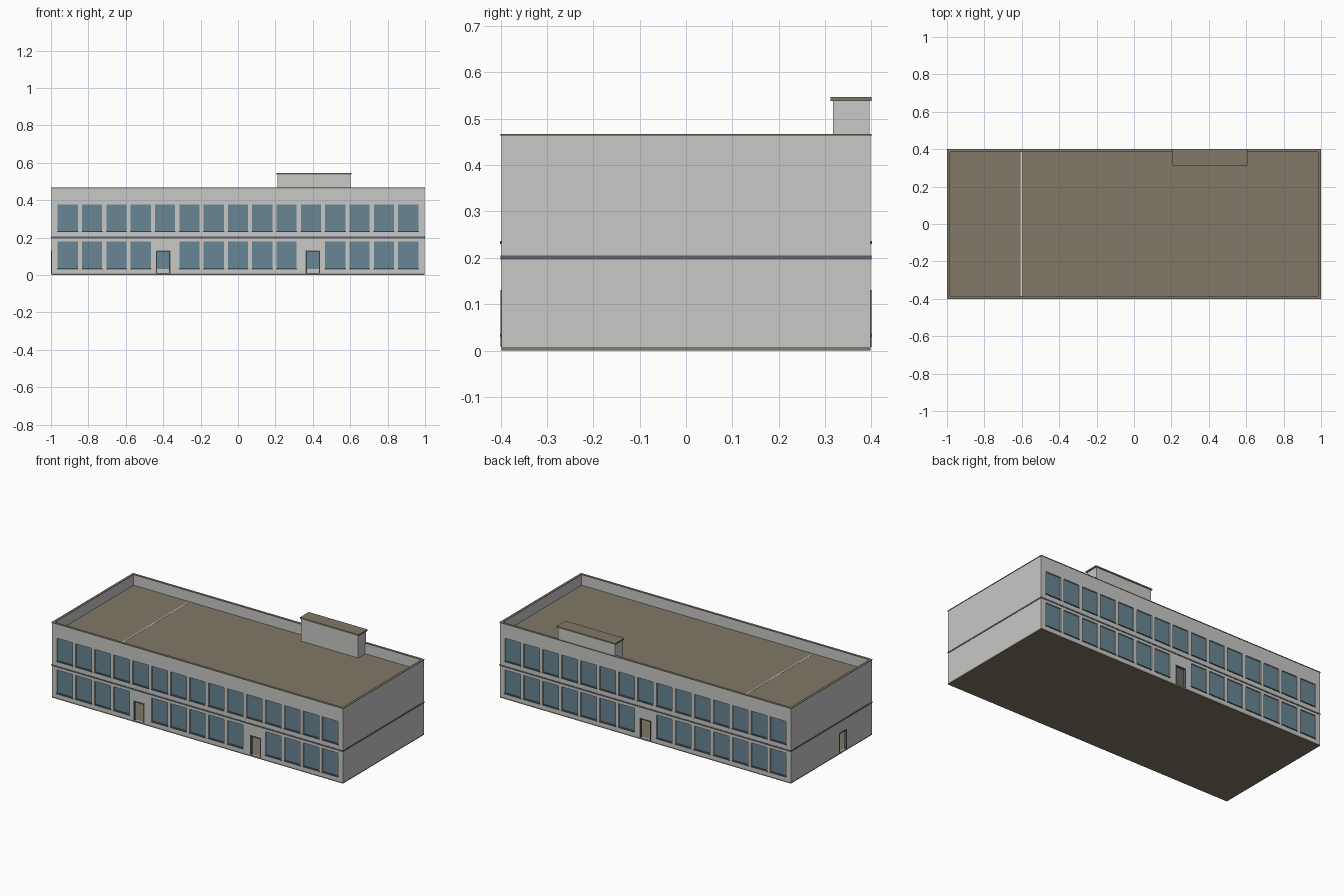
import bpy, bmesh
from mathutils import Matrix, Vector

cube = bpy.data.objects.get("Cube")
if cube:
    bpy.data.objects.remove(cube, do_unlink=True)


def material(name, r, g, b):
    m = bpy.data.materials.new(name)
    m.use_nodes = True
    m.diffuse_color = (r, g, b, 1)
    m.node_tree.nodes["Principled BSDF"].inputs["Base Color"].default_value = (r, g, b, 1)
    return m


WALL = material("pale grey wall", 0.58, 0.58, 0.57)
TAN = material("tan roofing", 0.22, 0.19, 0.14)
GLASS = material("blue glass", 0.14, 0.24, 0.30)
TRIM = material("slate trim", 0.11, 0.12, 0.14)


def boxes(name, spans, mat):
    """One object made of boxes, each given as x0, x1, y0, y1, z0, z1."""
    bm = bmesh.new()
    for x0, x1, y0, y1, z0, z1 in spans:
        centre = Vector(((x0 + x1) / 2, (y0 + y1) / 2, (z0 + z1) / 2))
        size = Matrix.Diagonal((x1 - x0, y1 - y0, z1 - z0, 1))
        bmesh.ops.create_cube(bm, size=1, matrix=Matrix.Translation(centre) @ size)
    mesh = bpy.data.meshes.new(name)
    bm.to_mesh(mesh)
    bm.free()
    ob = bpy.data.objects.new(name, mesh)
    bpy.context.collection.objects.link(ob)
    mesh.materials.append(mat)
    return ob


def cut(ob, spans):
    cutter = boxes("cutter", spans, WALL)
    cutter.hide_render = True
    mod = ob.modifiers.new("cut", "BOOLEAN")
    mod.operation, mod.solver, mod.object = "DIFFERENCE", "EXACT", cutter
    bpy.context.view_layer.objects.active = ob
    bpy.ops.object.modifier_apply(modifier=mod.name)
    bpy.data.objects.remove(cutter, do_unlink=True)


def ring(name, x, y, thick, z0, z1, mat):
    spans = [(-x, x, s * y - thick * (s > 0), s * y + thick * (s < 0), z0, z1) for s in (-1, 1)]
    inner = y - thick
    spans += [(s * x - thick * (s > 0), s * x + thick * (s < 0), -inner, inner, z0, z1) for s in (-1, 1)]
    return boxes(name, spans, mat)


X, Y, T = 0.998, 0.398, 0.012          # outer wall half sizes and thickness
BASE, ROOF, TOP = 0.008, 0.40, 0.463
PITCH, HALF_W = 0.13, 0.054
DOOR_HALF, DOOR_TOP = 0.035, 0.128

# Window columns on each long side; a door takes the place of a lower window
windows = []
for side, gaps in ((-1, (-3, 3)), (1, (0,))):
    for i in range(-7, 8):
        windows.append((side, i * PITCH, 0.233, 0.377))
        if i not in gaps:
            windows.append((side, i * PITCH, 0.033, 0.18))
doors = [(-1, -0.4), (-1, 0.4), (1, 0.0)]
SIDE_DOOR_Y = -0.11


def on_side(side, x0, x1, deep, out, z0, z1):
    """Box on a long wall, from depth deep to depth out along its outward direction."""
    a, b = sorted((side * (Y + deep), side * (Y + out)))
    return (x0, x1, a, b, z0, z1)


# Outer walls with parapet, hollowed out and pierced
walls = boxes("walls", [(-X, X, -Y, Y, BASE, TOP)], WALL)
cut(walls, [(-X + T, X - T, -Y + T, Y - T, -1, 1)])
holes = [on_side(s, x - HALF_W, x + HALF_W, -0.03, 0.03, z0, z1) for s, x, z0, z1 in windows]
holes += [on_side(s, x - DOOR_HALF, x + DOOR_HALF, -0.03, 0.03, BASE + 0.002, DOOR_TOP) for s, x in doors]
holes.append((-X - 0.03, -X + 0.03, SIDE_DOOR_Y - DOOR_HALF, SIDE_DOOR_Y + DOOR_HALF, BASE + 0.002, DOOR_TOP))
cut(walls, holes)

# Glazing and sills
boxes("window_panes", [on_side(s, x - HALF_W, x + HALF_W, -0.011, -0.008, z0, z1)
                       for s, x, z0, z1 in windows], GLASS)
boxes("window_sills", [on_side(s, x - HALF_W - 0.003, x + HALF_W + 0.003, -0.008, 0.003, z0 - 0.003, z0 + 0.003)
                       for s, x, z0, z1 in windows], TRIM)

# Open door frames
F = 0.006
frames = []
for s, x in doors:
    for e in (-1, 1):
        edge = x + e * DOOR_HALF
        frames.append(on_side(s, edge - F / 2, edge + F / 2, -T, 0.002, BASE, DOOR_TOP))
    frames.append(on_side(s, x - DOOR_HALF - F / 2, x + DOOR_HALF + F / 2, -T, 0.002, DOOR_TOP - F / 2, DOOR_TOP + F / 2))
for e in (-1, 1):
    edge = SIDE_DOOR_Y + e * DOOR_HALF
    frames.append((-X - 0.002, -X + T, edge - F / 2, edge + F / 2, BASE, DOOR_TOP))
frames.append((-X - 0.002, -X + T, SIDE_DOOR_Y - DOOR_HALF - F / 2, SIDE_DOOR_Y + DOOR_HALF + F / 2,
               DOOR_TOP - F / 2, DOOR_TOP + F / 2))
boxes("door_frames", frames, TRIM)

# Floors, roof deck and the partition whose top edge shows in the deck
inx, iny = X - T, Y - T
boxes("ground_slab", [(-X, X, -Y, Y, 0, BASE)], TAN)
boxes("upper_floor", [(-inx, inx, -iny, iny, 0.194, 0.206)], WALL)
boxes("roof_deck", [(-inx, inx, -iny, iny, ROOF - 0.01, ROOF)], TAN)
boxes("partition", [(-0.606, -0.598, -iny, iny, BASE, ROOF + 0.001)], WALL)

# Storey band and parapet coping
ring("storey_band", 1.0, 0.4, 0.004, 0.196, 0.205, TRIM)
ring("parapet_coping", 1.0, 0.4, T + 0.003, TOP, TOP + 0.004, TAN)

# Rooftop plant room
boxes("roof_room", [(0.21, 0.602, 0.317, 0.396, ROOF, 0.538)], WALL)
boxes("roof_room_cap", [(0.205, 0.608, 0.312, 0.4, 0.538, 0.547)], TAN)
